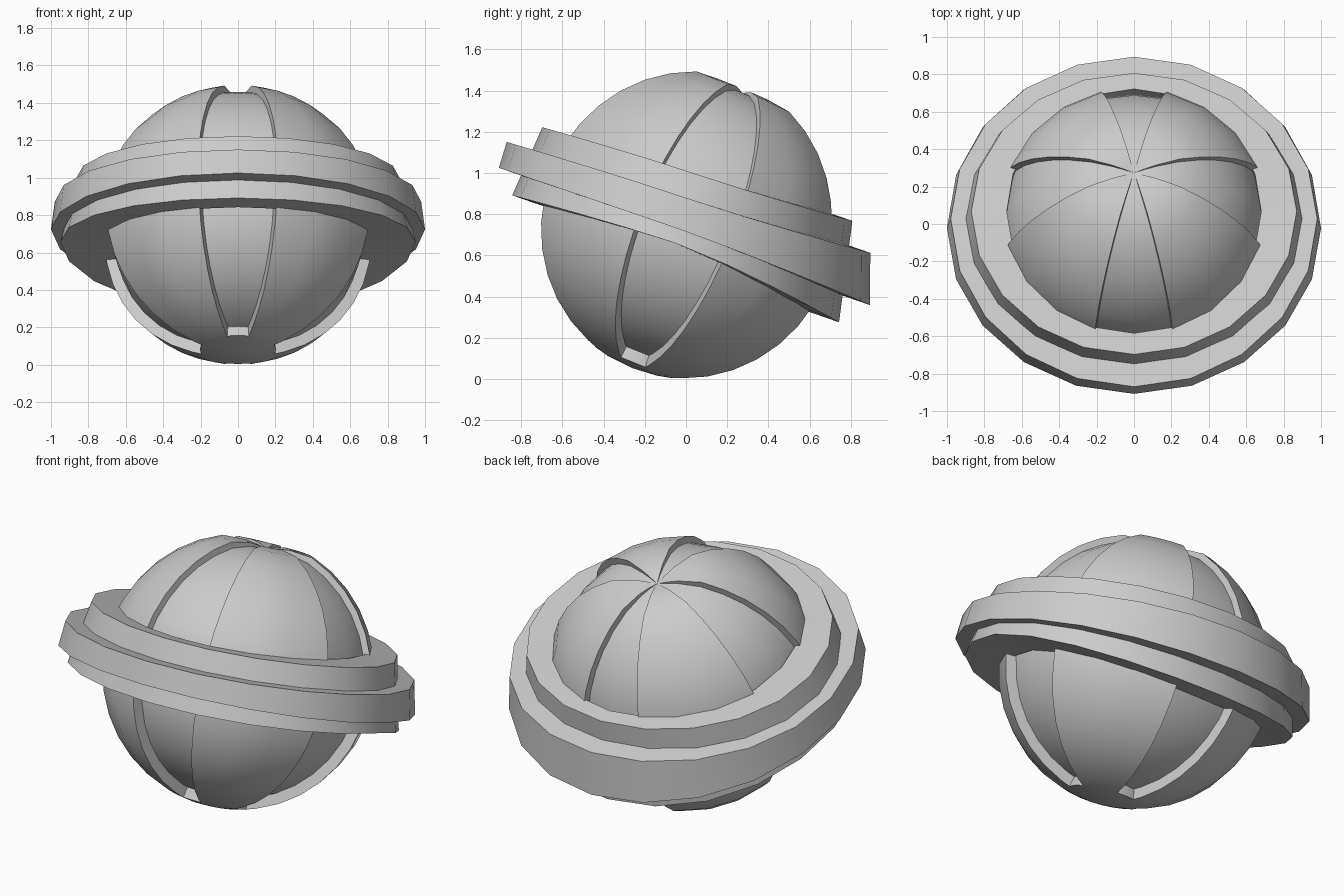
import bpy, bmesh
from math import sin, cos, radians, pi
from mathutils import Vector, Matrix

if "Cube" in bpy.data.objects:
    bpy.data.objects.remove(bpy.data.objects["Cube"])


def finish(bm, name, origin, tilt, angle):
    bmesh.ops.remove_doubles(bm, verts=bm.verts, dist=0.0002)
    bmesh.ops.recalc_face_normals(bm, faces=bm.faces)
    mesh = bpy.data.meshes.new(name)
    bm.to_mesh(mesh)
    bm.free()
    ob = bpy.data.objects.new(name, mesh)
    bpy.context.collection.objects.link(ob)
    ob.matrix_world = Matrix.Translation(origin) @ Matrix.Rotation(radians(-tilt), 4, 'X')
    bpy.ops.object.select_all(action='DESELECT')
    ob.select_set(True)
    bpy.context.view_layer.objects.active = ob
    bpy.ops.object.shade_smooth_by_angle(angle=radians(angle))
    return ob


# Panelled ball: azimuth 0 is the front, panels step in and out
PANELS = [(-16.5, 16.5, 0), (16.5, 71, 1), (71, 107, 0), (107, 164, 1),
          (164, 196, 0), (196, 253, 1), (253, 289, 0), (289, 343.5, 1)]
STEPS = 18


def radius(raised, polar, az):
    if polar > 164:                     # closed bottom cap
        return 0.745
    back = max(0, -cos(az)) * sin(radians(polar))
    if polar < 90:                      # flatter upper back
        r = (0.752 if raised else 0.715) - 0.04 * back
    else:
        r = 0.745 if raised else 0.685
    if polar < 18:                      # panels sink towards the top centre
        r = 0.69 + (r - 0.69) * polar / 18
    return r


def panelled_ball():
    bm = bmesh.new()
    polars = sorted([i * 180 / STEPS for i in range(STEPS + 1)] + [5, 163.9, 164.1])
    columns = []
    for a, b, raised in PANELS:
        n = 3 if raised else 2
        for k in range(n + 1):
            az = radians(a + (b - a) * k / n)
            col = []
            for p in polars:
                r, t = radius(raised, p, az), radians(p)
                col.append(bm.verts.new((r * sin(t) * sin(az), -r * sin(t) * cos(az), r * cos(t))))
            columns.append(col)
    for c0, c1 in zip(columns, columns[1:] + columns[:1]):
        for i in range(len(polars) - 1):
            bm.faces.new((c0[i], c1[i], c1[i + 1], c0[i + 1]))
    bmesh.ops.dissolve_degenerate(bm, edges=bm.edges, dist=0.0002)
    finish(bm, "panelled_ball", Vector((0, 0.015, 0.745)), 22, 30)


# Tilted hoops: values are given at the front, side and back
def blend(values, c):
    f, s, b = values
    return s + (f - s) * max(c, 0) ** 1.5 + (b - s) * max(-c, 0) ** 1.5


def hoop(name, side, front, back, inner, lows, highs, sides=20):
    """side, front and back are (lower, upper) radii."""
    bm = bmesh.new()
    rows = []
    for i in range(sides):
        a = 2 * pi * i / sides
        c, s = cos(a), sin(a)
        lo, hi = blend(lows, c), blend(highs, c)
        r_lo, r_hi = front if c > 0 else back
        pts = [(side[0] * s, -r_lo * c, lo), (side[1] * s, -r_hi * c, hi),
               (inner * s, -inner * c, hi), (inner * s, -inner * c, lo)]
        rows.append([bm.verts.new(p) for p in pts])
    for r0, r1 in zip(rows, rows[1:] + rows[:1]):
        for j in range(4):
            k = (j + 1) % 4
            bm.faces.new((r0[j], r1[j], r1[k], r0[k]))
    finish(bm, name, Vector((0, 0, 0.79)), 19.1, 25)


panelled_ball()
hoop("tall_inner_hoop", (0.95, 0.87), (0.83, 0.80), (0.87, 0.77), 0.68,
     (-0.18, -0.14, -0.243), (0.18, 0.21, 0.243))
hoop("thin_outer_hoop", (1.0, 0.98), (0.935, 0.94), (0.985, 0.903), 0.78,
     (-0.075, -0.07, -0.115), (0.056, 0.085, 0.125))
